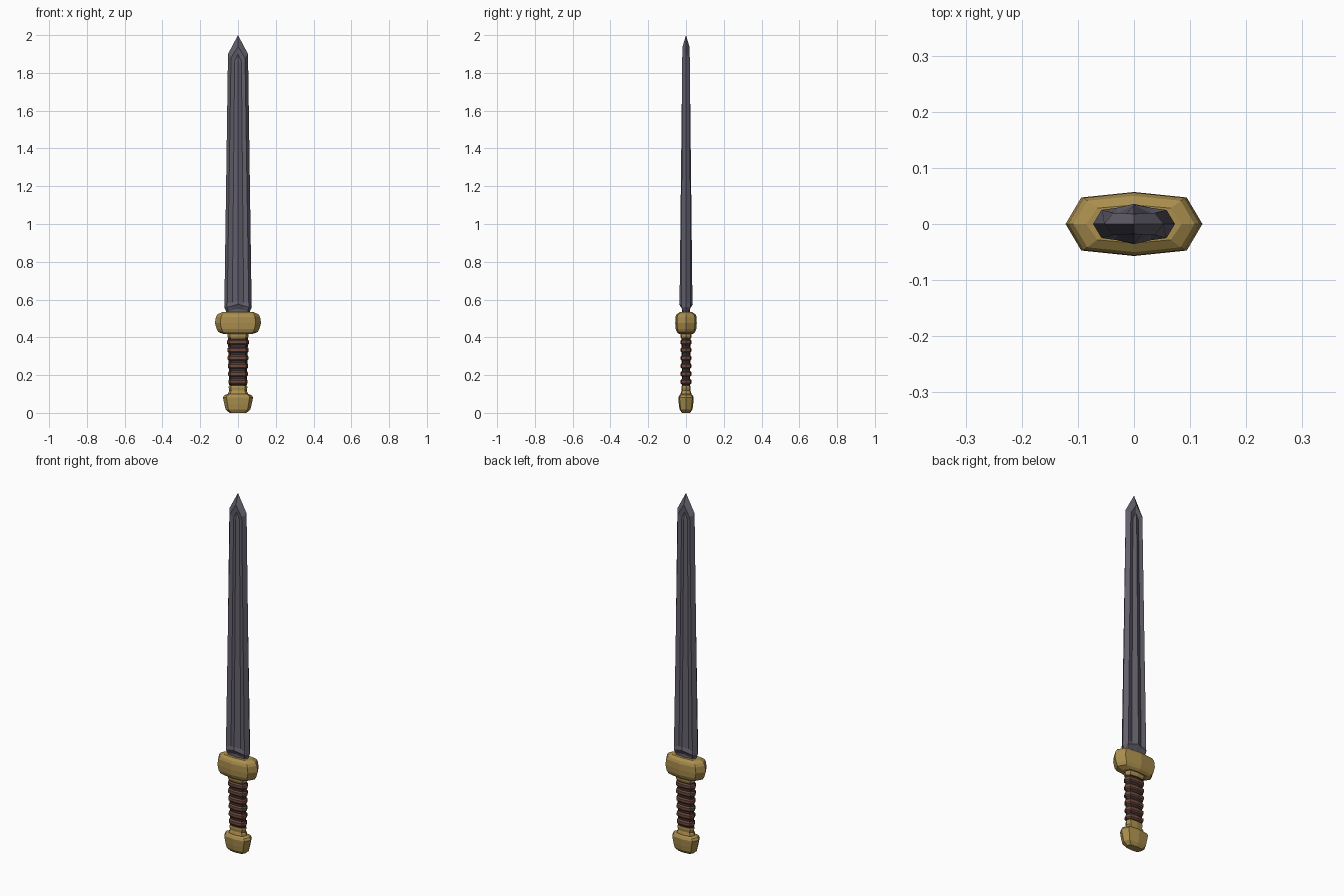
import bpy, bmesh

if "Cube" in bpy.data.objects:
    bpy.data.objects.remove(bpy.data.objects["Cube"])


def material(name, rgb):
    m = bpy.data.materials.new(name)
    m.diffuse_color = (*rgb, 1)
    m.use_nodes = True
    m.node_tree.nodes["Principled BSDF"].inputs["Base Color"].default_value = m.diffuse_color
    return m


STEEL = material("steel", (0.125, 0.115, 0.15))
GOLD = material("gold", (0.40, 0.27, 0.075))
LEATHER = material("leather", (0.16, 0.065, 0.04))
DARK = material("dark_leather", (0.035, 0.028, 0.032))


def loft(name, rings, mat):
    """Skin a stack of equal-length point rings and cap both ends."""
    bm = bmesh.new()
    loops = [[bm.verts.new(p) for p in ring] for ring in rings]
    n = len(loops[0])
    for a, b in zip(loops, loops[1:]):
        for i in range(n):
            j = (i + 1) % n
            bm.faces.new((a[i], a[j], b[j], b[i]))
    bm.faces.new(loops[0][::-1])
    bm.faces.new(loops[-1])
    bmesh.ops.remove_doubles(bm, verts=bm.verts, dist=1e-5)
    bmesh.ops.recalc_face_normals(bm, faces=bm.faces)
    me = bpy.data.meshes.new(name)
    bm.to_mesh(me)
    bm.free()
    me.materials.append(mat)
    ob = bpy.data.objects.new(name, me)
    bpy.context.collection.objects.link(ob)
    return ob


def mirror4(quarter):
    """Edge-to-centre quarter outline -> full closed ring."""
    q = quarter
    half = q + [(-x, y, z) for x, y, z in q[-2::-1]]
    return half + [(x, -y, z) for x, y, z in half[-2:0:-1]]


def octagon(z, rx, ry, cx=0.77, cy=0.83):
    return mirror4([(rx, 0, z), (rx * cx, ry * cy, z), (0, ry, z)])


def stack(name, profile, mat, **kw):
    return loft(name, [octagon(*p, **kw) for p in profile], mat)


# Blade: each section runs cutting edge, shoulder, groove, centre ridge
blade = [
    [(.058, 0, .515), (.048, .015, .515), (.025, .017, .515), (0, .02, .515)],
    [(.064, 0, .54), (.052, .016, .54), (.025, .018, .545), (0, .02, .55)],
    [(.073, 0, .56), (.058, .025, .56), (.03, .029, .567), (0, .036, .575)],
    [(.072, 0, .58), (.057, .025, .58), (.03, .019, .585), (0, .034, .595)],
    [(.053, 0, 1.90), (.037, .020, 1.88), (.018, .013, 1.86), (0, .02, 1.86)],
    [(0, 0, 2.0), (0, .018, 1.94), (0, .013, 1.90), (0, .013, 1.90)],
]
loft("blade", [mirror4(s) for s in blade], STEEL)

# Crossguard
stack("guard", [(.417, .075, .036), (.428, .104, .048), (.445, .113, .055),
                (.475, .122, .057), (.508, .117, .056), (.522, .108, .05),
                (.533, .085, .034)], GOLD)

# Collars above and below the grip
stack("upper_collar", [(.395, .05, .026), (.405, .056, .03), (.42, .056, .03)], GOLD)
stack("lower_collar", [(.085, .052, .028), (.105, .052, .028), (.118, .046, .023),
                       (.135, .05, .025), (.142, .048, .023)], GOLD)

# Grip core with wrapped leather ribs
stack("grip_core", [(.135, .046, .022), (.40, .053, .023)], DARK)
RIBS, Z0, PITCH = 6, .150, .042
for i in range(RIBS):
    z, r = Z0 + i * PITCH, .051 + i * .0014
    stack(f"grip_rib_{i + 1}", [(z, r - .006, .022), (z + .007, r, .029),
                                (z + .022, r, .029), (z + .03, r - .006, .022)],
          LEATHER)

# Pommel
stack("pommel", [(0, .045, .022), (.018, .066, .034), (.045, .072, .038),
                 (.082, .08, .041), (.094, .072, .035), (.10, .054, .028)], GOLD)
